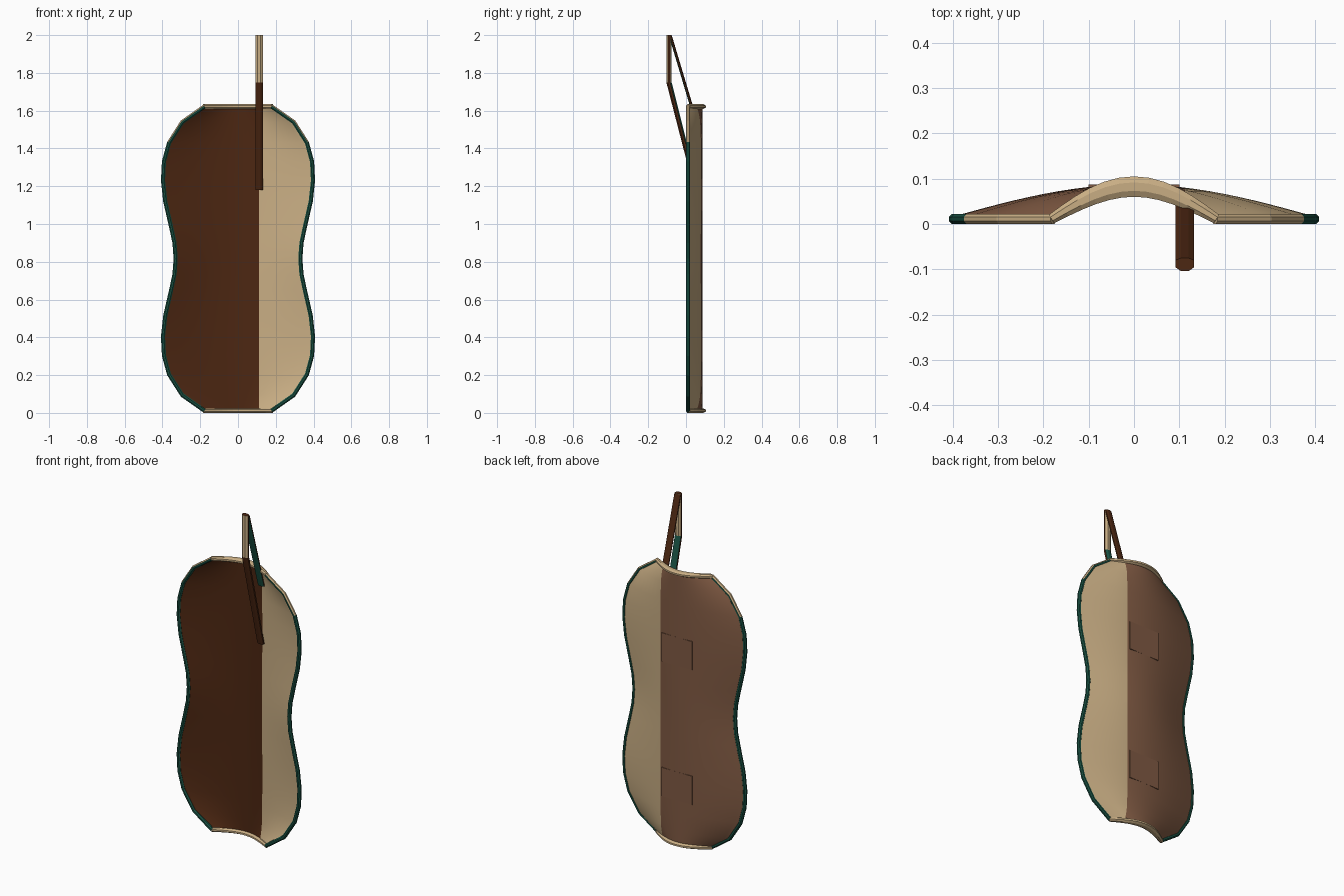
import bpy, bmesh, math
from mathutils import Vector

if "Cube" in bpy.data.objects:
    bpy.data.objects.remove(bpy.data.objects["Cube"])

def material(name, rgb):
    m = bpy.data.materials.new(name)
    m.diffuse_color = (*rgb, 1)
    m.use_nodes = True
    m.node_tree.nodes["Principled BSDF"].inputs["Base Color"].default_value = m.diffuse_color
    return m

TAN, BROWN, DARK, GREEN = range(4)
MATS = [material("tan", (0.58, 0.42, 0.23)), material("brown", (0.216, 0.102, 0.056)),
        material("dark_brown", (0.073, 0.02, 0.006)), material("dark_green", (0.01, 0.085, 0.057))]

def finish(name, bm, rule, smooth=False):
    bmesh.ops.recalc_face_normals(bm, faces=bm.faces)
    bm.normal_update()
    for f in bm.faces:
        f.material_index = rule(f.normal, f.calc_center_median())
    me = bpy.data.meshes.new(name)
    bm.to_mesh(me)
    bm.free()
    for m in MATS:
        me.materials.append(m)
    ob = bpy.data.objects.new(name, me)
    bpy.context.collection.objects.link(ob)
    if smooth:
        bpy.ops.object.select_all(action='DESELECT')
        ob.select_set(True)
        bpy.context.view_layer.objects.active = ob
        bpy.ops.object.shade_smooth_by_angle(angle=math.radians(35))
    return ob

def sweep(name, sections, rule, sides=8):
    """Tube through (centre, half axis a, half axis b) sections."""
    bm = bmesh.new()
    rings = []
    for c, a, b in sections:
        angs = [2 * math.pi * (k + 0.5) / sides for k in range(sides)]
        s = 1 / math.cos(math.pi / sides)
        rings.append([bm.verts.new(Vector(c) + Vector(a) * math.cos(t) * s + Vector(b) * math.sin(t) * s)
                      for t in angs])
    for r0, r1 in zip(rings, rings[1:]):
        for k in range(sides):
            j = (k + 1) % sides
            bm.faces.new((r0[k], r0[j], r1[j], r1[k]))
    bm.faces.new(rings[0])
    bm.faces.new(rings[-1])
    return finish(name, bm, rule)

# Half widths of the shield outline, mirrored about mid height
MID, SPLIT = 0.817, 0.112
upper = [(0.33, MID), (0.336, 0.90), (0.353, 0.98), (0.385, 1.12), (0.397, 1.23),
         (0.392, 1.33), (0.365, 1.43), (0.295, 1.54), (0.178, 1.622)]
outline = [(w, 2 * MID - z) for w, z in reversed(upper[1:])] + upper

# Curved shield body: outer and inner skins, two-tone at the split line
bm = bmesh.new()
N = 24
skins = []
for off in (0.006, -0.006):
    skins.append([[bm.verts.new((w * t, 0.011 + 0.07 * math.cos(t * math.pi / 2) + off, z))
                   for t in [2 * i / N - 1 for i in range(N + 1)]] for w, z in outline])
for g in skins:
    for r0, r1 in zip(g, g[1:]):
        for i in range(N):
            bm.faces.new((r0[i], r0[i + 1], r1[i + 1], r1[i]))
outer, inner = skins
for r in (0, -1):
    for i in range(N):
        bm.faces.new((outer[r][i], outer[r][i + 1], inner[r][i + 1], inner[r][i]))
for c in (0, -1):
    for j in range(len(outline) - 1):
        bm.faces.new((outer[j][c], outer[j + 1][c], inner[j + 1][c], inner[j][c]))
bmesh.ops.bisect_plane(bm, geom=bm.verts[:] + bm.edges[:] + bm.faces[:],
                       plane_co=(SPLIT, 0, 0), plane_no=(1, 0, 0))
finish("shield_body", bm,
       lambda n, c: TAN if c.x > SPLIT else (BROWN if n.y > 0 else DARK), True)

# Side rims: green, with tan outer edges on the upper shoulders
for sx, side in ((1, "right"), (-1, "left")):
    secs = []
    for i, (w, z) in enumerate(outline):
        p, q = outline[max(i - 1, 0)], outline[min(i + 1, len(outline) - 1)]
        t = Vector((sx * (q[0] - p[0]), 0, q[1] - p[1])).normalized()
        secs.append(((sx * w, 0.011, z), Vector((t.z, 0, -t.x)) * 0.011, (0, 0.011, 0)))
    sweep(side + "_rim", secs,
          lambda n, c: TAN if c.z > 1.43 and n.z > 0.25 else GREEN)

# Arched top and bottom rims, thicker in the middle
for name, z in (("top_rim", 1.622), ("bottom_rim", 0.012)):
    secs = []
    for i in range(13):
        x = -0.182 + 0.364 * i / 12
        k = math.cos(math.pi * x / 0.364)
        slope = -0.0715 * math.pi / 0.364 * math.sin(math.pi * x / 0.364)
        nrm = Vector((-slope, 1, 0)).normalized()
        secs.append(((x, 0.011 + 0.0715 * k, z), nrm * (0.011 + 0.0115 * k), (0, 0, 0.012)))
    sweep(name, secs, lambda n, c: TAN)

# Flat mounting plates just breaking through the outer skin
for name, z in (("upper_plate", 1.155), ("lower_plate", 0.355)):
    bm = bmesh.new()
    bmesh.ops.create_cube(bm, size=1)
    for v in bm.verts:
        v.co = (v.co.x * 0.2, 0.0815 + v.co.y * 0.011, z + v.co.z * 0.17)
    finish(name, bm, lambda n, c: BROWN)

# Hanging strap: lower arm with upright grip, then the return arm
def strap(name, pts, rule):
    sweep(name, [((0.112, y, z), (0.02, 0, 0), (0, h, 0)) for y, z, h in pts], rule)

strap("strap_lower_arm", [(0.055, 1.18, 0.012), (-0.09, 1.75, 0.014)],
      lambda n, c: GREEN if n.y > 0.5 else DARK)
strap("strap_grip", [(-0.09, 1.75, 0.014), (-0.09, 2.0, 0.014)],
      lambda n, c: TAN if abs(n.y) > 0.5 else DARK)
strap("strap_upper_arm", [(-0.083, 1.998, 0.008), (0.06, 1.52, 0.008)],
      lambda n, c: GREEN if n.y < -0.5 else DARK)
